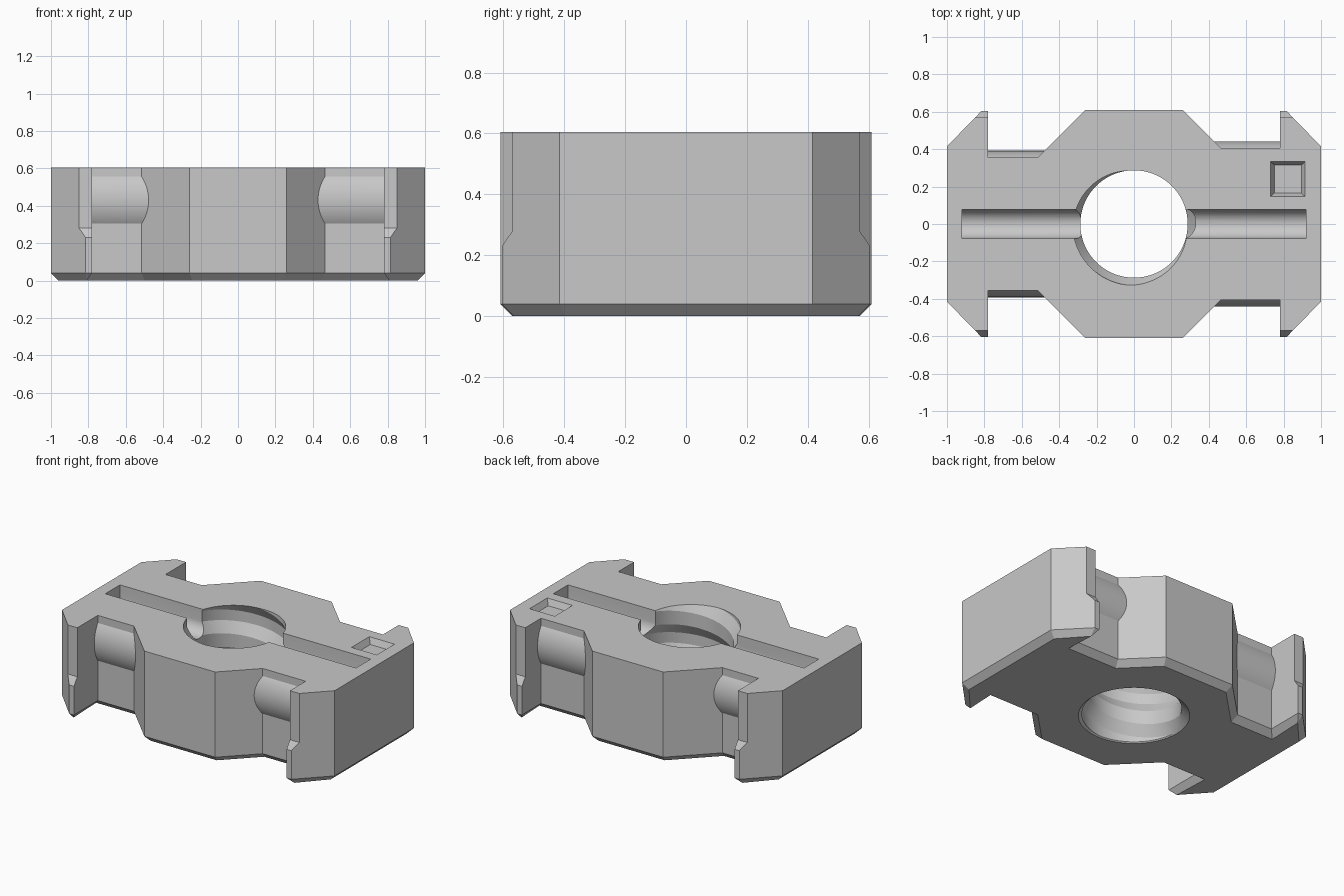
import bpy, bmesh
from math import sin, cos, pi, radians
from mathutils import Vector

old = bpy.data.objects.get("Cube")
if old:
    bpy.data.objects.remove(old, do_unlink=True)

grey = bpy.data.materials.new("matte grey")
grey.use_nodes = True
colour = (0.58, 0.58, 0.58, 1)
grey.diffuse_color = colour
grey.node_tree.nodes["Principled BSDF"].inputs["Base Color"].default_value = colour

HEIGHT = 0.605
CHAMFER = 0.04


def finish(name, bm, helper=True):
    bmesh.ops.recalc_face_normals(bm, faces=bm.faces)
    mesh = bpy.data.meshes.new(name)
    bm.to_mesh(mesh)
    bm.free()
    mesh.materials.append(grey)
    obj = bpy.data.objects.new(name, mesh)
    bpy.context.collection.objects.link(obj)
    obj.hide_render = helper
    return obj


def loft(name, rings, helper=True):
    """Skin a list of equal-length point rings and cap both ends."""
    bm = bmesh.new()
    rows = [[bm.verts.new(p) for p in ring] for ring in rings]
    n = len(rows[0])
    for a, b in zip(rows, rows[1:]):
        for i in range(n):
            j = (i + 1) % n
            bm.faces.new((a[i], a[j], b[j], b[i]))
    bm.faces.new(rows[0])
    bm.faces.new(rows[-1])
    bmesh.ops.remove_doubles(bm, verts=bm.verts, dist=0.0005)
    return finish(name, bm, helper)


def bar(name, profile, x0, x1):
    """Extrude a (y, z) profile along x."""
    return loft(name, [[(x, y, z) for y, z in profile] for x in (x0, x1)])


def ring(radius, z, n=96):
    return [(radius * cos(2 * pi * i / n), radius * sin(2 * pi * i / n), z) for i in range(n)]


def rect(x0, x1, y0, y1, z):
    return [(x0, y0, z), (x1, y0, z), (x1, y1, z), (x0, y1, z)]


# Plan outline: octagonal middle, side recesses, pointed end arms
def quarter(wall):
    return [(0.26, 0.61), (0.87 - wall, wall), (0.78, wall),
            (0.78, 0.605), (0.815, 0.605), (1.0, 0.415)]


WALLS = {1: 0.405, -1: 0.355}
right, left = quarter(WALLS[1]), quarter(WALLS[-1])
outline = [Vector(p) for p in
           right + [(x, -y) for x, y in reversed(right)]
           + [(-x, -y) for x, y in left] + [(-x, y) for x, y in reversed(left)]]


def inset(points, d):
    result = []
    for i, p in enumerate(points):
        e1 = (p - points[i - 1]).normalized()
        e2 = (points[(i + 1) % len(points)] - p).normalized()
        n1, n2 = Vector((e1.y, -e1.x)), Vector((e2.y, -e2.x))
        q = p + (n1 + n2) * d / (1 + n1.dot(n2))
        if abs(abs(p.y) - 0.605) < 0.001:      # arm tips close to a point
            q.x = 0.81 if p.x > 0 else -0.81
        result.append(q)
    return result


base = inset(outline, CHAMFER)
body = loft("clamp_block", [
    [(p.x, p.y, 0) for p in base],
    [(p.x, p.y, CHAMFER) for p in outline],
    [(p.x, p.y, HEIGHT) for p in outline]], helper=False)


def combine(other, operation):
    mod = body.modifiers.new(other.name, 'BOOLEAN')
    mod.object = other
    mod.operation = operation
    mod.solver = 'EXACT'
    bpy.context.view_layer.objects.active = body
    bpy.ops.object.modifier_apply(modifier=mod.name)
    bpy.data.objects.remove(other, do_unlink=True)


# Rounded pads on the recess walls and relieved arm tips
R = 0.231
for sx in (1, -1):
    for sy in (1, -1):
        crown = WALLS[sx] + 0.037
        arc = [radians(-34 + 68 * i / 16) for i in range(17)]
        pad = [(sy * (crown - R + R * cos(a)), 0.43 + R * sin(a)) for a in arc]
        pad += [(sy * (crown - 0.08), pad[-1][1]), (sy * (crown - 0.08), pad[0][1])]
        combine(bar("recess_pad", pad, sx * (0.4 if sx > 0 else 0.45), sx * 0.8), 'UNION')
        tip = [(0.57, 0.28), (0.57, 0.7), (0.7, 0.7), (0.7, 0.094)]
        combine(bar("tip_cutter", [(sy * y, z) for y, z in tip], sx * 0.76, sx * 1.02), 'DIFFERENCE')

# Long round-bottomed slot across the top
r = 0.077
slot = [(r * cos(a), 0.525 + r * sin(a)) for a in [pi + pi * i / 20 for i in range(21)]]
slot += [(r, 0.7), (-r, 0.7)]
combine(bar("slot_cutter", slot, -0.92, 0.92), 'DIFFERENCE')

# Small tapered square pocket
combine(loft("pocket_cutter", [rect(0.75, 0.895, 0.165, 0.315, HEIGHT - 0.04),
                               rect(0.73, 0.915, 0.147, 0.333, HEIGHT),
                               rect(0.73, 0.915, 0.147, 0.333, HEIGHT + 0.1)]), 'DIFFERENCE')


# Threaded bore: rows follow the helix, each turn joins the one above
def thread_cutter(inner=0.287, outer=0.328, pitch=0.3, n=96, turns=6):
    profile = [(-0.105, inner), (-0.035, outer), (0.035, outer), (0.105, inner)]
    k = len(profile)
    start = HEIGHT - pitch * (225 / 360 + 3)
    bm = bmesh.new()
    cols = []
    for j in range(n):
        a = 2 * pi * j / n
        cols.append([bm.verts.new((rad * cos(a), rad * sin(a), start + pitch * (t + j / n) + dz))
                     for t in range(turns) for dz, rad in profile])
    cols.append(cols[0][k:])
    for a, b in zip(cols, cols[1:]):
        for i in range(min(len(a), len(b)) - 1):
            bm.faces.new((a[i], b[i], b[i + 1], a[i + 1]))
    bm.edges.ensure_lookup_table()
    # close each open end with a fan to the axis
    rim = [e for e in bm.edges if e.is_boundary]
    for low in (True, False):
        side = [e for e in rim if (e.verts[0].co.z < HEIGHT / 2) == low]
        z = -0.6 if low else 1.2
        hub = bm.verts.new((0, 0, z))
        for e in side:
            bm.faces.new((e.verts[0], e.verts[1], hub))
    return finish("thread_cutter", bm)


combine(thread_cutter(), 'DIFFERENCE')
combine(loft("lead_in_cutter", [ring(0.385, -0.05), ring(0.285, 0.05)]), 'DIFFERENCE')

# Smooth the curved faces, keep the edges crisp
bpy.ops.object.select_all(action='DESELECT')
body.select_set(True)
bpy.context.view_layer.objects.active = body
bpy.ops.object.shade_smooth_by_angle(angle=radians(25))
